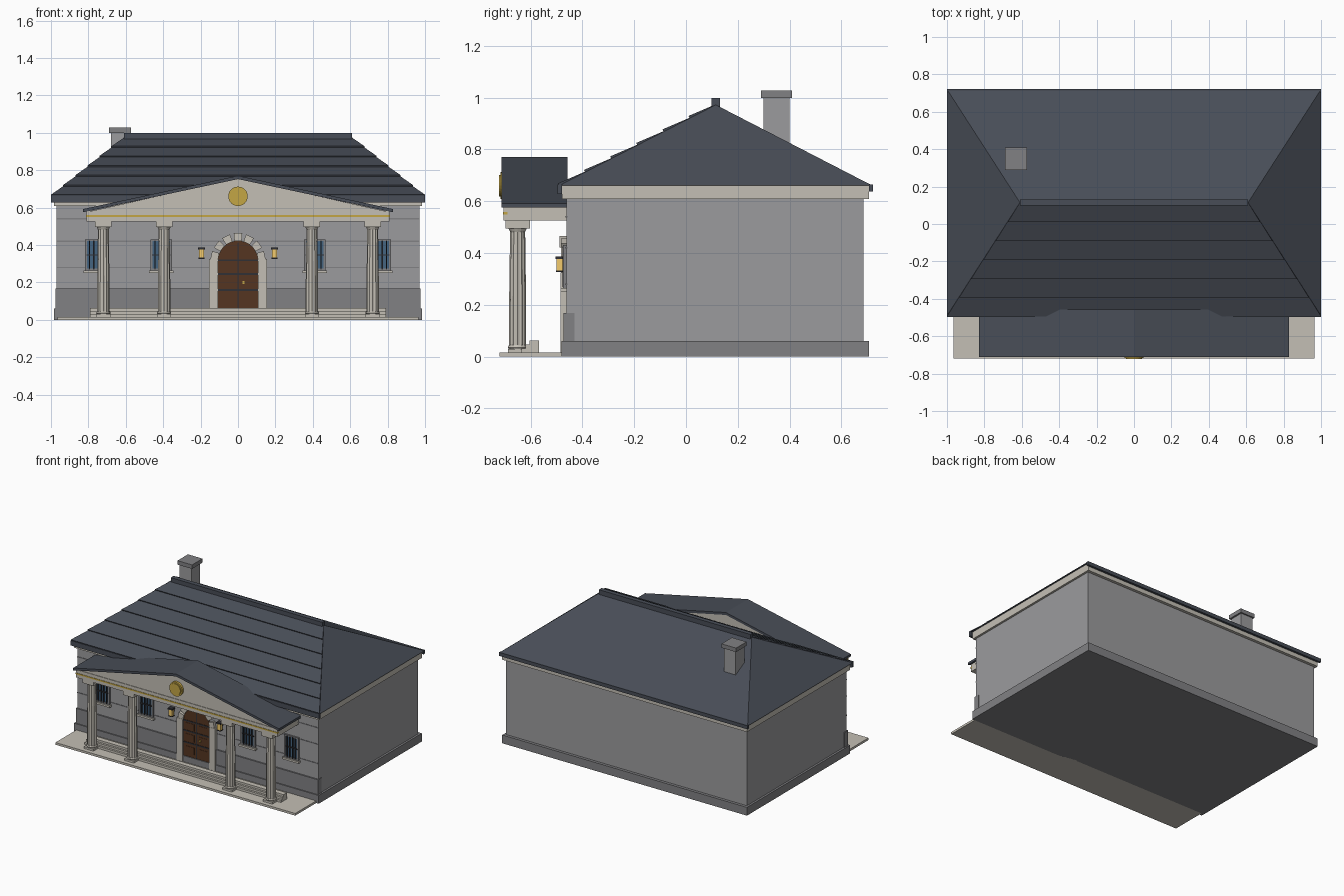
import bpy, math
from mathutils import Vector

if "Cube" in bpy.data.objects:
    bpy.data.objects.remove(bpy.data.objects["Cube"])


def mat(name, r, g, b):
    m = bpy.data.materials.new(name)
    m.diffuse_color = (r, g, b, 1)
    m.use_nodes = True
    m.node_tree.nodes["Principled BSDF"].inputs["Base Color"].default_value = m.diffuse_color
    return m


WALL = mat("wall_grey", .33, .33, .34)
DARK = mat("plinth_grey", .22, .22, .23)
STONE = mat("pale_stone", .55, .52, .46)
SLATE = mat("slate", .065, .075, .095)
WOOD = mat("wood", .09, .035, .015)
IRON = mat("iron", .03, .03, .035)
GLASS = mat("glass", .06, .13, .22)
GOLD = mat("gold", .55, .38, .06)
GLOW = mat("lamp_glow", .9, .6, .15)


def mesh(name, verts, faces, m):
    me = bpy.data.meshes.new(name)
    me.from_pydata(verts, [], faces)
    me.materials.append(m)
    ob = bpy.data.objects.new(name, me)
    bpy.context.collection.objects.link(ob)
    return ob


def box(name, x0, x1, y0, y1, z0, z1, m):
    v = [(x, y, z) for z in (z0, z1) for x, y in ((x0, y0), (x1, y0), (x1, y1), (x0, y1))]
    f = [(3, 2, 1, 0), (4, 5, 6, 7)] + [(i, (i + 1) % 4, (i + 1) % 4 + 4, i + 4) for i in range(4)]
    return mesh(name, v, f, m)


def cbox(name, x, hw, y0, y1, z0, z1, m):
    return box(name, x - hw, x + hw, y0, y1, z0, z1, m)


def prism(name, prof, y0, y1, m):
    # counter-clockwise (x, z) outline extruded along y
    n = len(prof)
    v = [(x, y, z) for y in (y0, y1) for x, z in prof]
    f = [tuple(range(n)), tuple(range(2 * n - 1, n - 1, -1))]
    f += [(i, i + n, (i + 1) % n + n, (i + 1) % n) for i in range(n)]
    return mesh(name, v, f, m)


def lathe(name, prof, x, y, m, n=16, flute=0):
    # (radius, z) profile turned round a vertical axis, optional flutes
    v, f = [], []
    for r, z in prof:
        for i in range(n):
            a, q = 2 * math.pi * i / n, r * (1 - flute * (i % 2))
            v.append((x + q * math.cos(a), y + q * math.sin(a), z))
    for k in range(len(prof) - 1):
        for i in range(n):
            j = (i + 1) % n
            f.append((k * n + i, k * n + j, k * n + n + j, k * n + n + i))
    f += [tuple(range(n - 1, -1, -1)), tuple(range(len(v) - n, len(v)))]
    return mesh(name, v, f, m)


# Main block
box("main_walls", -.97, .97, -.462, .685, .05, .62, WALL)
box("plinth", -.985, .985, -.48, .706, 0, .06, DARK)
box("lower_wall_band", -.975, .975, -.472, -.43, .06, .168, DARK)
box("frieze", -.985, .985, -.478, .706, .608, .66, STONE)
for z in (.28, .42, .54):
    box("wall_course", -.971, .971, -.465, -.455, z - .003, z + .003, DARK)

# Hipped roof
EY, BY, RY, EZ, RZ, RX = -.49, .72, .115, .66, .972, .61
mesh("hip_roof",
     [(-1, EY, EZ), (1, EY, EZ), (1, BY, EZ), (-1, BY, EZ), (-RX, RY, RZ), (RX, RY, RZ)],
     [(3, 2, 1, 0), (0, 1, 5, 4), (1, 2, 5), (2, 3, 4, 5), (3, 0, 4)], SLATE)
box("front_fascia", -1, 1, -.497, -.478, .628, .664, SLATE)
box("rear_fascia", -1, 1, .706, .722, .638, .664, SLATE)
box("ridge_cap", -RX, RX, .099, .131, .955, .998, SLATE)
# Overlapping slate courses on the front slope
for i in range(6):
    v = []
    for t, lift in ((i / 6, 0), (i / 6, .010), ((i + 1) / 6, .002), ((i + 1) / 6, 0)):
        hw = 1 + (RX - 1) * t
        y, z = EY + (RY - EY) * t - lift * .46, EZ + (RZ - EZ) * t + lift * .89
        v += [(-hw, y, z), (hw, y, z)]
    mesh("slate_course", v, [(0, 1, 3, 2), (2, 3, 5, 4), (4, 5, 7, 6), (6, 7, 1, 0),
                             (0, 2, 4, 6), (7, 5, 3, 1)], SLATE)

# Chimney
box("chimney", -.68, -.585, .3, .4, .72, 1.0, WALL)
box("chimney_cap", -.69, -.573, .29, .41, .998, 1.027, DARK)

# Portico floor and steps
box("portico_floor", -.965, .965, -.72, -.46, 0, .016, STONE)
for y, z in ((-.635, .032), (-.62, .047), (-.605, .062)):
    box("step", -.79, .79, y, -.567, .001, z, STONE)

# Pediment
box("entablature", -.81, .81, -.704, -.46, .525, .582, STONE)
box("gold_stripe", -.812, .812, -.707, -.69, .549, .559, GOLD)
prism("tympanum", [(-.8, .578), (.8, .578), (0, .755)], -.7, -.462, STONE)
prism("portico_roof", [(-.828, .575), (0, .752), (.828, .575), (.828, .592), (0, .77), (-.828, .592)],
      -.712, -.458, SLATE)
ring = [(.052 * math.cos(i * math.pi / 12), .66 + .052 * math.sin(i * math.pi / 12)) for i in range(24)]
prism("medallion", ring, -.716, -.69, GOLD)
prism("medallion_face", [(x * .8, .66 + (z - .66) * .8) for x, z in ring], -.722, -.71, GOLD)

# Columns
for x in (-.72, -.395, .395, .72):
    y = -.65
    cbox("column_base", x, .038, y - .038, y + .038, .016, .03, STONE)
    lathe("column_torus", [(.034, .03), (.038, .036), (.034, .044)], x, y, STONE)
    lathe("column_shaft", [(.033, .04), (.033, .2), (.029, .495)], x, y, STONE, 24, .1)
    lathe("column_necking", [(.029, .482), (.036, .497)], x, y, STONE)
    cbox("column_capital", x, .044, y - .047, y + .047, .495, .526, STONE)

# Arched double door with stone surround
SZ, R = .315, .107
arch = [(R * math.cos(i * math.pi / 16), SZ + R * math.sin(i * math.pi / 16)) for i in range(17)]
prism("door", [(-R, .06), (R, .06)] + arch, -.474, -.45, WOOD)
cbox("door_split", 0, .003, -.477, -.46, .06, .41, IRON)
for z in (.16, .245, .318):
    cbox("door_strap", 0, R, -.477, -.46, z - .005, z + .005, IRON)
for s in (-1, 1):
    for z in (.11, .2, .28):
        cbox("door_panel", s * .055, .035, -.476, -.46, z - .025, z + .025, WOOD)
    cbox("door_jamb", s * .131, .024, -.485, -.455, .0, .325, STONE)
cbox("door_handle", .03, .006, -.484, -.47, .192, .206, GOLD)
for i in range(7):
    a = math.radians(12 + 26 * i)
    d, t = Vector((math.cos(a), math.sin(a))), Vector((-math.sin(a), math.cos(a)))
    r1 = .15 if i == 3 else .146
    pts = [d * .106 - t * .019, d * r1 - t * .023, d * r1 + t * .023, d * .106 + t * .019]
    prism("voussoir", [(p.x, p.y + SZ) for p in pts], -.488 if i == 3 else -.483, -.455, STONE)

# Barred windows
for x in (-.76, -.41, .41, .76):
    cbox("window_glass", x, .05, -.468, -.455, .268, .425, GLASS)
    for s in (-1, 1):
        cbox("window_side", x + s * .052, .006, -.474, -.455, .264, .43, DARK)
    for z in (.264, .42):
        cbox("window_rail", x, .058, -.474, -.455, z, z + .01, DARK)
    for k in range(4):
        cbox("window_bar", x - .033 + k * .022, .003, -.477, -.469, .268, .425, IRON)
    cbox("window_crossbar", x, .05, -.476, -.468, .343, .35, IRON)
    cbox("window_sill", x, .066, -.485, -.455, .25, .264, STONE)

# Lanterns
for x in (-.195, .195):
    cbox("lantern_bracket", x, .006, -.48, -.455, .35, .365, IRON)
    cbox("lantern_glass", x, .013, -.5, -.474, .332, .376, GLOW)
    cbox("lantern_cap", x, .018, -.504, -.47, .376, .386, IRON)
    cbox("lantern_foot", x, .015, -.502, -.472, .326, .332, IRON)
